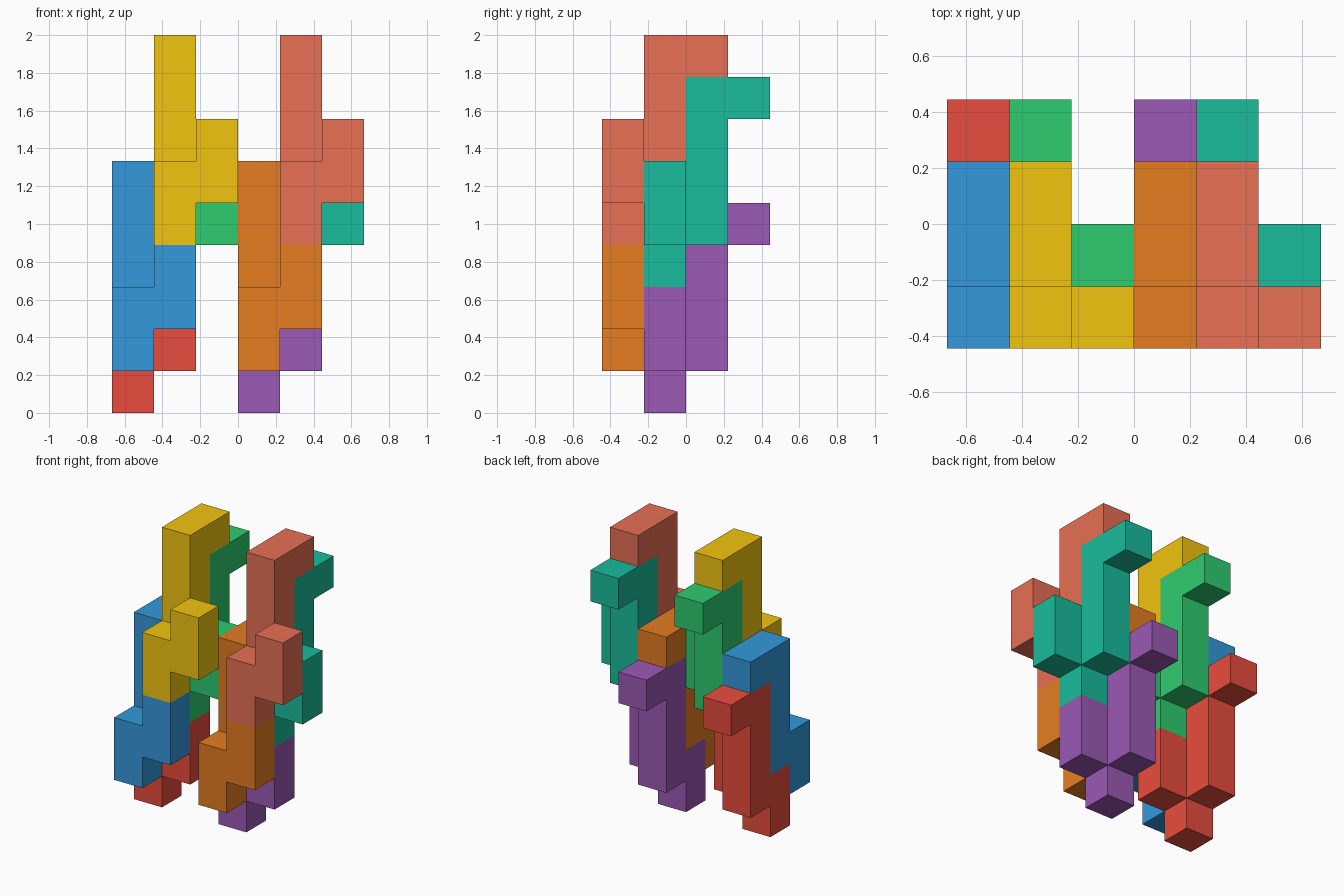
import bpy
import bmesh
from mathutils import Color, Vector

if "Cube" in bpy.data.objects:
    bpy.data.objects.remove(bpy.data.objects["Cube"])

U = 2 / 9  # edge of one unit cube

# One puzzle piece: nine unit cubes (x, y, z)
CELLS = {(0, 0, 0), (0, 0, 1), (1, 0, 1), (1, 0, 2),
         (0, 1, 1), (0, 1, 2), (0, 1, 3), (0, 1, 4), (0, 2, 4)}


def add_piece(name, offset, color):
    bm = bmesh.new()
    # outer skin only: a square wherever a cube meets empty space
    for cell in CELLS:
        for axis in range(3):
            for side in (0, 1):
                neighbour = list(cell)
                neighbour[axis] += 2 * side - 1
                if tuple(neighbour) in CELLS:
                    continue
                ring = [(0, 0), (1, 0), (1, 1), (0, 1)]
                if not side:
                    ring.reverse()
                verts = []
                for s, t in ring:
                    p = Vector(cell)
                    p[axis] += side
                    p[(axis + 1) % 3] += s
                    p[(axis + 2) % 3] += t
                    p += Vector(offset) - Vector((3, 2, 0))
                    verts.append(bm.verts.new(p * U))
                bm.faces.new(verts)
    bmesh.ops.remove_doubles(bm, verts=bm.verts, dist=0.001)
    bmesh.ops.dissolve_limit(bm, angle_limit=0.01, verts=bm.verts, edges=bm.edges)
    mesh = bpy.data.meshes.new(name)
    bm.to_mesh(mesh)
    bm.free()
    # screen colour converted to linear
    mat = bpy.data.materials.new(name + "_paint")
    mat.diffuse_color = (*Color(color).from_srgb_to_scene_linear(), 1)
    mat.use_nodes = True
    mat.node_tree.nodes["Principled BSDF"].inputs["Base Color"].default_value = mat.diffuse_color
    mesh.materials.append(mat)
    bpy.context.collection.objects.link(bpy.data.objects.new(name, mesh))


# The same piece stacked in two towers: lower/upper, front/back
PIECES = [
    ("red_piece", (0, 1, 0), (0.91, 0.30, 0.24)),
    ("blue_piece", (0, 0, 1), (0.20, 0.60, 0.86)),
    ("green_piece", (1, 1, 3), (0.18, 0.80, 0.44)),
    ("yellow_piece", (1, 0, 4), (0.95, 0.77, 0.06)),
    ("purple_piece", (3, 1, 0), (0.61, 0.35, 0.71)),
    ("orange_piece", (3, 0, 1), (0.90, 0.49, 0.13)),
    ("teal_piece", (4, 1, 3), (0.10, 0.74, 0.61)),
    ("coral_piece", (4, 0, 4), (0.91, 0.44, 0.33)),
]
for name, offset, color in PIECES:
    add_piece(name, offset, color)
